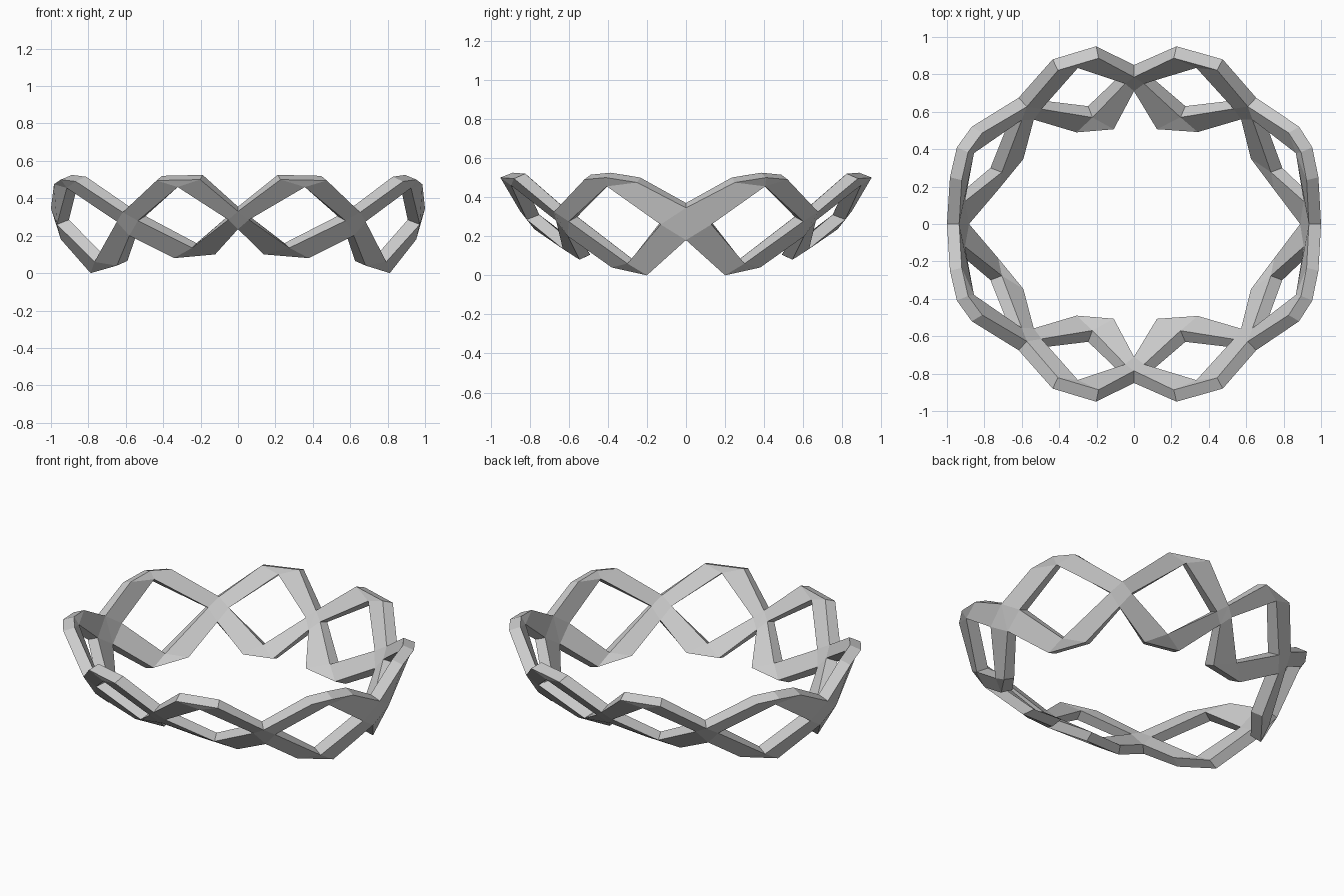
import bpy, bmesh, math
from mathutils import Vector

if "Cube" in bpy.data.objects:
    bpy.data.objects.remove(bpy.data.objects["Cube"])

# Outer skin of one quadrant (x > 0, front side): V notches, hole corners, rim points
P = {
    # front node, corner node, side node: upper and lower notch
    "f_up": (0, -.85, .33), "f_lo": (0, -.775, .235),
    "c_up": (.635, -.675, .325), "c_lo": (.60, -.605, .20),
    "s_up": (1.0, 0, .345), "s_lo": (.95, 0, .18),
    # front cell: hole corners then rim points
    "a_l": (.055, -.815, .285), "a_r": (.555, -.665, .28),
    "a_t": (.34, -.895, .46), "a_b": (.26, -.63, .135),
    "a_u1": (.215, -.95, .50), "a_u2": (.455, -.88, .495),
    "a_d1": (.13, -.57, .10), "a_d2": (.36, -.545, .08),
    # side cell
    "b_l": (.665, -.60, .275), "b_r": (.97, -.13, .26),
    "b_t": (.92, -.405, .455), "b_b": (.78, -.30, .06),
    "b_u1": (.875, -.52, .49), "b_u2": (.95, -.41, .50), "b_u3": (.985, -.25, .475),
    "b_d1": (.665, -.38, .04), "b_d2": (.80, -.20, .0),
}
FACES = [
    "f_up f_lo a_l", "f_up a_l a_t a_u1", "a_u1 a_t a_u2", "a_u2 a_t a_r c_up",
    "f_lo a_d1 a_b a_l", "a_d1 a_d2 a_b", "a_d2 c_lo a_r a_b",
    "c_up a_r c_lo b_l",
    "c_up b_l b_t b_u1", "b_u1 b_t b_u2", "b_u2 b_t b_u3", "b_u3 b_t b_r s_up",
    "c_lo b_d1 b_b b_l", "b_d1 b_d2 b_b", "b_d2 s_lo b_r b_b",
    "s_up b_r s_lo",
]
THICK, LIFT = .065, .025   # inward depth and rise of the inner skin


def place(co, sx, sy):
    x, y, z = co
    x, y = x * sx, y * sy
    return Vector((x + .02 * math.sin(math.pi * abs(x)), y, z))


# Outer skin, repeated in four quadrants
bm = bmesh.new()
for sx in (1, -1):
    for sy in (1, -1):
        v = {k: bm.verts.new(place(c, sx, sy)) for k, c in P.items()}
        for f in FACES:
            bm.faces.new([v[k] for k in f.split()])
bmesh.ops.remove_doubles(bm, verts=bm.verts[:], dist=.0005)
bmesh.ops.recalc_face_normals(bm, faces=bm.faces[:])

# Inner skin and the bar sides
outer_faces = bm.faces[:]
rim = [e for e in bm.edges if len(e.link_faces) == 1]
inner = {}
for v in bm.verts[:]:
    r = Vector((v.co.x, v.co.y, 0)).normalized()
    inner[v] = bm.verts.new(v.co - r * THICK + Vector((0, 0, LIFT)))
for f in outer_faces:
    bm.faces.new([inner[v] for v in reversed(f.verts[:])])
for e in rim:
    a, b = e.verts
    bm.faces.new([a, b, inner[b], inner[a]])
bmesh.ops.recalc_face_normals(bm, faces=bm.faces[:])

mesh = bpy.data.meshes.new("lattice_ring")
bm.to_mesh(mesh)
bm.free()
ring = bpy.data.objects.new("lattice_ring", mesh)
bpy.context.collection.objects.link(ring)

grey = bpy.data.materials.new("light grey")
grey.diffuse_color = (.6, .6, .6, 1)
grey.use_nodes = True
grey.node_tree.nodes["Principled BSDF"].inputs["Base Color"].default_value = grey.diffuse_color
mesh.materials.append(grey)
